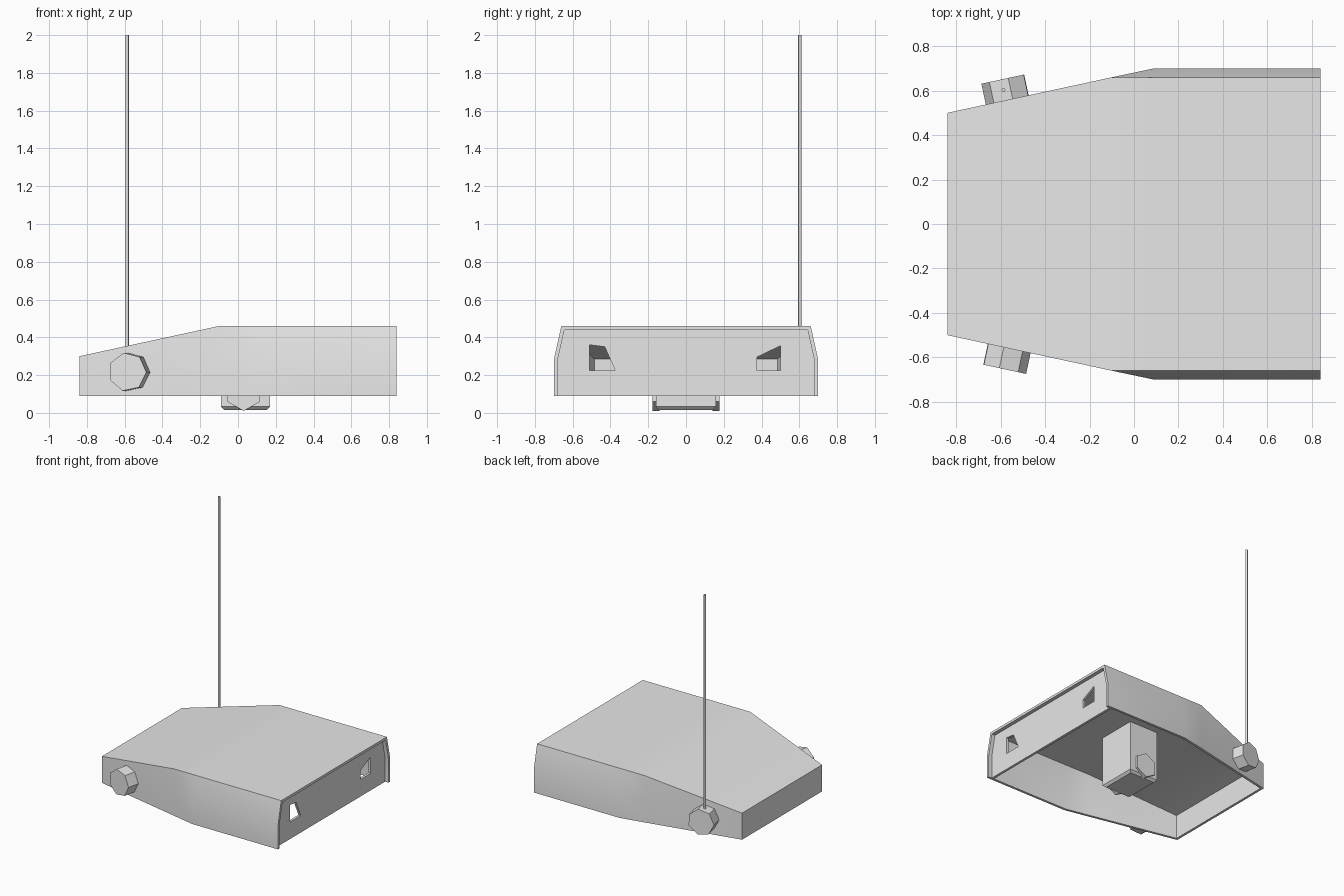
import bpy, bmesh
from math import pi
from mathutils import Vector, Matrix

cube = bpy.data.objects.get("Cube")
if cube:
    bpy.data.objects.remove(cube, do_unlink=True)

grey = bpy.data.materials.new("plain grey")
grey.use_nodes = True
grey.diffuse_color = (0.8, 0.8, 0.8, 1)
grey.node_tree.nodes["Principled BSDF"].inputs["Base Color"].default_value = (0.8, 0.8, 0.8, 1)


def finish(bm, name, thickness=0, offset=-1, smooth=None):
    """Turn a bmesh into a named object, optionally thickened and smoothed."""
    bmesh.ops.recalc_face_normals(bm, faces=bm.faces)
    mesh = bpy.data.meshes.new(name)
    bm.to_mesh(mesh)
    bm.free()
    mesh.materials.append(grey)
    obj = bpy.data.objects.new(name, mesh)
    bpy.context.collection.objects.link(obj)
    bpy.ops.object.select_all(action='DESELECT')
    obj.select_set(True)
    bpy.context.view_layer.objects.active = obj
    if thickness:
        mod = obj.modifiers.new("wall", 'SOLIDIFY')
        mod.thickness = thickness
        mod.offset = offset
        mod.use_even_offset = True
        bpy.ops.object.modifier_apply(modifier=mod.name)
    if smooth:
        bpy.ops.object.shade_smooth_by_angle(angle=smooth)
    return obj


def prism(name, start, end, radius, sides, twist=0, smooth=None):
    """Capped cylinder running from start to end."""
    start, end = Vector(start), Vector(end)
    axis = end - start
    turn = axis.to_track_quat('Z', 'Y').to_matrix().to_4x4()
    bm = bmesh.new()
    bmesh.ops.create_cone(bm, cap_ends=True, segments=sides, radius1=radius,
                          radius2=radius, depth=axis.length,
                          matrix=Matrix.Translation((start + end) / 2) @ turn
                          @ Matrix.Rotation(twist, 4, 'Z'))
    return finish(bm, name, smooth=smooth)


# Shell: cross-sections along x, given as (x, low width, top width, mid z, top z)
FLOOR = 0.09
stations = [(-0.84, 0.50, 0.50, 0.23, 0.30),
            (-0.10, 0.66, 0.66, 0.28, 0.46),
            (0.09, 0.70, 0.66, 0.28, 0.46),
            (0.84, 0.70, 0.66, 0.28, 0.46)]


def section(low, top, mid_z, top_z):
    half = [(low, FLOOR), (low, mid_z), (top, top_z)]
    return half + [(-y, z) for y, z in reversed(half)]


bm = bmesh.new()
rings = [[bm.verts.new((x, y, z)) for y, z in section(*rest)]
         for x, *rest in stations]
for a, b in zip(rings, rings[1:]):
    for i in range(len(a) - 1):
        bm.faces.new((a[i], a[i + 1], b[i + 1], b[i]))
bm.faces.new(rings[0])
bm.normal_update()
finish(bm, "shell", thickness=0.02, smooth=pi / 6)

# End plate: recessed panel with two angular openings
windows = [[(0.375, 0.225), (0.50, 0.225), (0.50, 0.355), (0.375, 0.295)],
           [(-0.51, 0.225), (-0.375, 0.225), (-0.43, 0.35), (-0.51, 0.36)]]
outline = section(0.685, 0.645, 0.28, 0.445)
bm = bmesh.new()
for loop in [outline] + windows:
    verts = [bm.verts.new((0.80, y, z)) for y, z in loop]
    for i, v in enumerate(verts):
        bm.edges.new((v, verts[i - 1]))
bmesh.ops.triangle_fill(bm, edges=bm.edges[:], use_beauty=True, normal=(1, 0, 0))
finish(bm, "end_plate", thickness=0.02, offset=0)

# Hanging block under the roof, with softened lower edges
bm = bmesh.new()
bmesh.ops.create_cube(bm, size=1, matrix=Matrix.Translation((0.04, 0, 0.23))
                      @ Matrix.Diagonal((0.26, 0.32, 0.43, 1)))
lower = [e for e in bm.edges if all(v.co.z < 0.1 for v in e.verts)]
bmesh.ops.bevel(bm, geom=lower, offset=0.018, segments=1, affect='EDGES')
finish(bm, "hanging_block")

# Knobs on the tapered sides and on the block
for side, label in ((1, "back"), (-1, "front")):
    outward = Vector((-0.21, side * 0.977, 0))
    base = Vector((-0.565, side * 0.555, 0.217))
    prism(label + "_side_knob", base, base + outward * 0.1, 0.103, 7, twist=0.2)
    prism(label + "_block_knob", (0.03, side * 0.14, 0.11),
          (0.03, side * 0.178, 0.11), 0.1, 6)

# Antenna rising from the back knob
prism("antenna", (-0.587, 0.603, 0.25), (-0.587, 0.603, 2.0), 0.009, 8, smooth=pi / 3)
